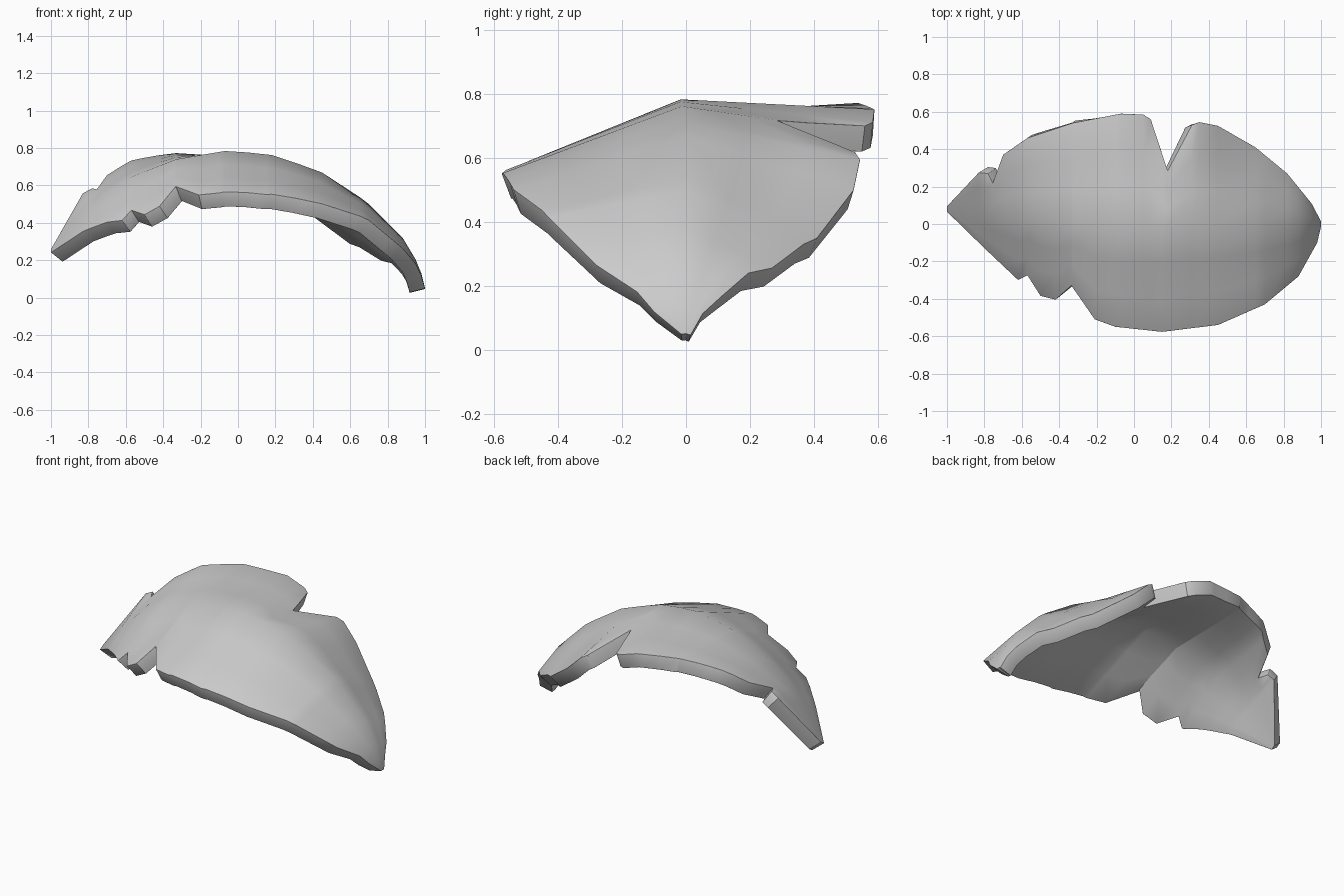
import bpy, bmesh

if "Cube" in bpy.data.objects:
    bpy.data.objects.remove(bpy.data.objects["Cube"])

# profiles along x: ridge height, ridge y, and downward slope on each side
RIDGE = [(-1, .25), (-.9, .38), (-.8, .47), (-.7, .56), (-.57, .645), (-.33, .74), (-.05, .787),
         (.2, .76), (.5, .65), (.7, .5), (.88, .32), (.97, .17), (1, .05)]
RIDGE_Y = [(-1, .08), (-.8, .04), (-.4, 0), (0, -.02), (.5, 0), (1, 0)]
BACK_SLOPE = [(-1, -.6), (-.83, -.5), (-.7, -.28), (-.57, -.2), (-.33, -.06), (-.05, .06), (.08, .12),
              (.35, .2), (.45, .32), (.65, .46), (.82, .46), (1, .3)]
FRONT_SLOPE = [(-1, .6), (-.6, .62), (-.45, .56), (-.33, .44), (-.2, .42), (.15, .38), (.45, .31),
               (.7, .2), (.88, .2), (1, .1)]
# plan outline of the two edges, notches included
BACK = [(-1, .095), (-.83, .275), (-.78, .27), (-.755, .22), (-.7, .37), (-.57, .46), (-.33, .54),
        (-.07, .59), (.05, .585), (.09, .56), (.18, .285), (.31, .53), (.35, .545), (.45, .525),
        (.65, .41), (.82, .27), (.95, .11), (1, .015)]
FRONT = [(-1, .065), (-.8, -.13), (-.62, -.3), (-.57, -.275), (-.5, -.385), (-.42, -.405), (-.335, -.33),
         (-.21, -.51), (-.1, -.55), (.15, -.577), (.45, -.54), (.7, -.43), (.88, -.28), (.98, -.1), (1, -.015)]


def lerp(table, x):
    for (x0, y0), (x1, y1) in zip(table, table[1:]):
        if x <= x1:
            return y0 + (y1 - y0) * (x - x0) / (x1 - x0)
    return table[-1][1]


# curved leaf shell: one column of points per outline station
STEPS = 3
bm = bmesh.new()
columns = []
for x in sorted({p[0] for p in BACK + FRONT}):
    mid, top = lerp(RIDGE_Y, x), lerp(RIDGE, x)
    column = []
    for i in range(-STEPS, STEPS + 1):
        edge, slope = (FRONT, FRONT_SLOPE) if i < 0 else (BACK, BACK_SLOPE)
        t = (lerp(edge, x) - mid) * abs(i) / STEPS
        column.append(bm.verts.new((x, mid + t, top - abs(t) * lerp(slope, x))))
    columns.append(column)
for a, b in zip(columns, columns[1:]):
    for i in range(2 * STEPS):
        bm.faces.new((a[i], b[i], b[i + 1], a[i + 1]))
mesh = bpy.data.meshes.new("curved_shell")
bm.to_mesh(mesh)
bm.free()
shell = bpy.data.objects.new("curved_shell", mesh)
bpy.context.collection.objects.link(shell)

# thickness inward and rounded rim
solid = shell.modifiers.new("thickness", 'SOLIDIFY')
solid.thickness = .085
solid.offset = -1
bevel = shell.modifiers.new("rounded_rim", 'BEVEL')
bevel.width = .022
bevel.segments = 3
bevel.limit_method = 'ANGLE'
bevel.angle_limit = .9

bpy.context.view_layer.objects.active = shell
shell.select_set(True)
for name in ("thickness", "rounded_rim"):
    bpy.ops.object.modifier_apply(modifier=name)
bpy.ops.object.shade_smooth_by_angle(angle=.6)
